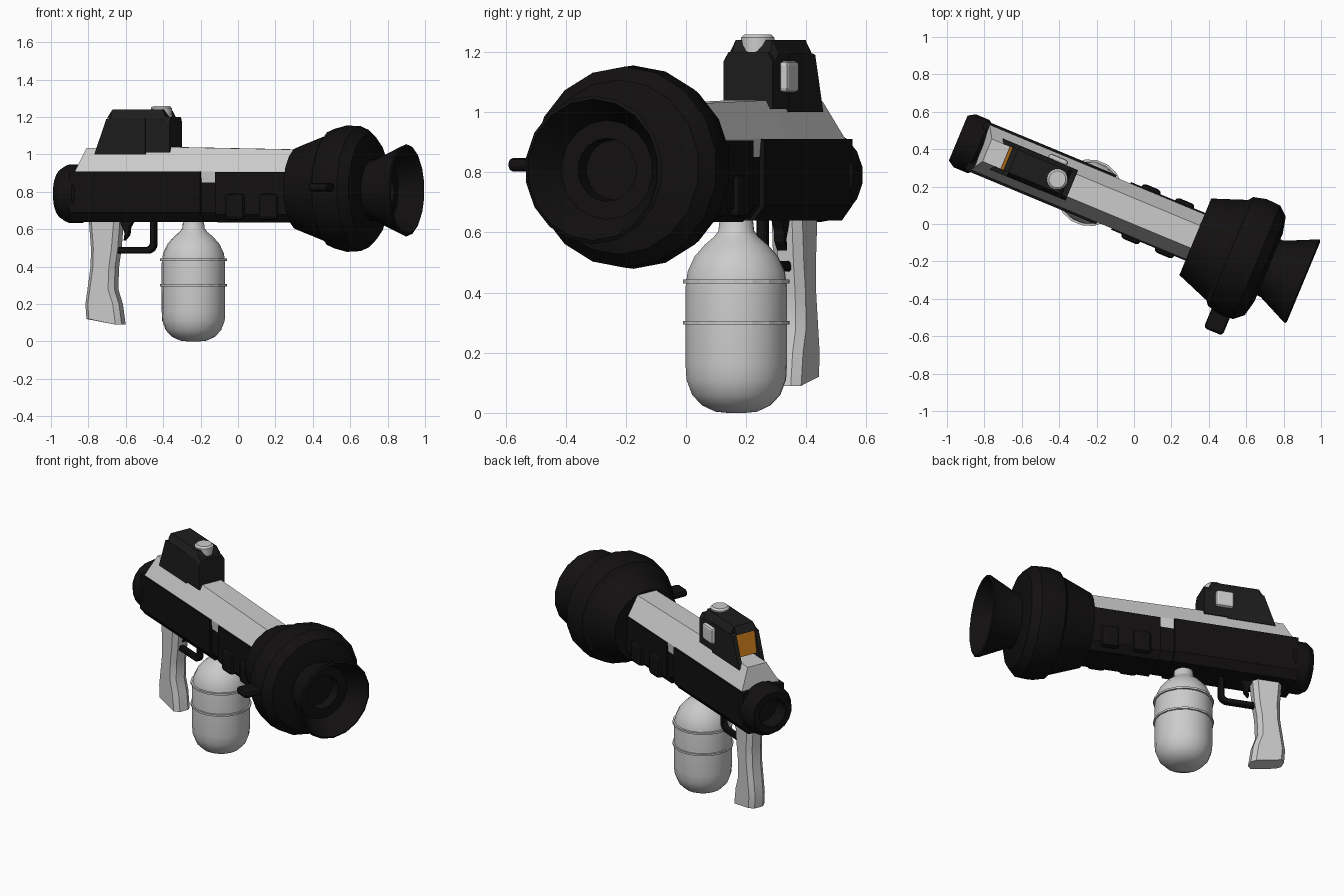
import bpy, bmesh
from math import sin, cos, pi, radians
from mathutils import Matrix

if "Cube" in bpy.data.objects:
    bpy.data.objects.remove(bpy.data.objects["Cube"])

# Parts are built along a local axis (u forward, v left, z up), then turned to the final heading
M = Matrix.Translation((0, 0.068, 0)) @ Matrix.Rotation(radians(-22.6), 4, 'Z')


def material(name, col):
    m = bpy.data.materials.new(name)
    m.diffuse_color = (*col, 1)
    m.use_nodes = True
    m.node_tree.nodes["Principled BSDF"].inputs["Base Color"].default_value = m.diffuse_color
    return m


BLACK = material("black", (0.006, 0.005, 0.005))
DARK = material("dark_grey", (0.012, 0.012, 0.012))
ORANGE = material("orange", (0.6, 0.2, 0.01))


def finish(name, bm, mat=None, bevel=0, segs=1, smooth=None):
    bmesh.ops.remove_doubles(bm, verts=bm.verts, dist=1e-5)
    bmesh.ops.recalc_face_normals(bm, faces=bm.faces)
    me = bpy.data.meshes.new(name)
    bm.to_mesh(me)
    bm.free()
    me.transform(M)
    ob = bpy.data.objects.new(name, me)
    bpy.context.collection.objects.link(ob)
    if mat:
        me.materials.append(mat)
    if bevel:
        b = ob.modifiers.new("bevel", 'BEVEL')
        b.width, b.segments, b.limit_method = bevel, segs, 'ANGLE'
    if smooth:
        bpy.ops.object.select_all(action='DESELECT')
        ob.select_set(True)
        bpy.context.view_layer.objects.active = ob
        bpy.ops.object.shade_smooth_by_angle(angle=radians(smooth))
    return ob


def loft(name, rings, **kw):
    """Skin a list of equal-length point rings and cap both ends."""
    bm = bmesh.new()
    rs = [[bm.verts.new(p) for p in r] for r in rings]
    n = len(rs[0])
    for a, b in zip(rs, rs[1:]):
        for i in range(n):
            bm.faces.new((a[i], a[(i + 1) % n], b[(i + 1) % n], b[i]))
    bm.faces.new(rs[0])
    bm.faces.new(rs[-1])
    return finish(name, bm, **kw)


def lathe_u(name, prof, zc, n=18, **kw):
    ang = [2 * pi * (i + .5) / n for i in range(n)]
    return loft(name, [[(u, r * cos(a), zc + r * sin(a)) for a in ang] for u, r in prof], **kw)


def lathe_z(name, prof, u, v, n=18, **kw):
    ang = [2 * pi * i / n for i in range(n)]
    return loft(name, [[(u + r * cos(a), v + r * sin(a), z) for a in ang] for z, r in prof], **kw)


def plate(name, prof, v0, v1, **kw):
    return loft(name, [[(u, v, z) for u, z in prof] for v in (v0, v1)], **kw)


def box(name, u, v, z, **kw):
    return plate(name, [(u[0], z[0]), (u[1], z[0]), (u[1], z[1]), (u[0], z[1])], *v, **kw)


def section(u, half):
    """Mirrored cross-section from (half width, z) pairs listed bottom to top."""
    return [(u, w, z) for w, z in half] + [(u, -w, z) for w, z in reversed(half)]


# Launcher tube: grey upper shell, black receiver, fore-end
loft("upper_shell", [
    [(u0 if z < .95 else u1, v, z) for _, v, z in section(0, [(.125, .85), (.13, .91), (.065, zt)])]
    for u0, u1, zt in ((-.89, -.85, 1.035), (-.4, -.4, 1.04), (.42, .42, 1.025))])
rec = [(.105, .64), (.143, .69), (.143, .91)]
loft("receiver", [section(-.92, rec), section(-.16, rec)], mat=BLACK)
fore = [(.09, .645), (.125, .69), (.125, .87)]
loft("fore_end", [section(-.16, fore), section(.42, fore)], mat=BLACK)
pan = [(.1, .635), (.138, .68), (.138, .905)]
loft("fore_panel", [section(-.075, pan), section(.4, pan)], mat=BLACK)
for s, side in ((1, "left"), (-1, "right")):
    for i, u in enumerate((.04, .235)):
        box(f"fore_rib_{side}_{i + 1}", (u - .055, u + .055), (s * .11, s * .158), (.65, .79),
            mat=BLACK, bevel=.02, segs=2)

# Rear cap with bore
lathe_u("rear_cap", [(-.88, 0), (-.88, .14), (-.9, .156), (-.98, .156), (-1.018, .132),
                     (-1.018, .09), (-.93, .085), (-.93, 0)], .79, mat=BLACK, smooth=25)

# Muzzle bulb and flared horn
lathe_u("muzzle_bulb", [(.355, 0), (.355, .225), (.54, .295), (.56, .32), (.63, .338), (.71, .334),
                        (.76, .29), (.78, .2), (.78, 0)], .817, mat=BLACK, smooth=25)
lathe_u("muzzle_horn", [(.75, 0), (.75, .165), (.80, .165), (.975, .247), (.982, .235), (.86, .165),
                        (.86, .105), (.8, .1), (.8, 0)], .808, mat=BLACK, smooth=25)
box("bulb_side_nub", (.583, .692), (-.432, -.3), (.802, .848), mat=BLACK, bevel=.018, segs=2)

# Sight: core block, side plates that form the rear hood, lens, knob, button
top = [(.088, 1.01), (.088, 1.195), (.065, 1.24)]
low = [(.088, 1.01), (.088, 1.17), (.07, 1.2)]
core = loft("sight_body", [section(-.70, top), section(-.41, top), section(-.39, low), section(-.36, low)],
            mat=DARK)
for s, side in ((1, "left"), (-1, "right")):
    plate(f"sight_hood_{side}", [(-.795, 1.0), (-.725, 1.19), (-.7, 1.195), (-.5, 1.195), (-.5, 1.0)],
          s * .064, s * .09, mat=DARK)
plate("sight_hood_top", [(-.73, 1.195), (-.7, 1.24), (-.66, 1.24), (-.66, 1.195)], -.066, .066, mat=DARK)
box("sight_base", (-.44, -.37), (-.075, .075), (.99, 1.03), mat=DARK)
plate("sight_lens", [(-.745, 1.055), (-.72, 1.195), (-.69, 1.195), (-.69, 1.055)], -.064, .064, mat=ORANGE)
lathe_z("sight_knob", [(1.2, .056), (1.248, .056), (1.258, .045)], -.444, 0, smooth=30)
box("sight_button", (-.535, -.425), (.08, .115), (1.065, 1.17), bevel=.015, segs=2)

# Gas bottle with two bands
lathe_z("bottle", [(0, .03), (.004, .07), (.025, .115), (.06, .148), (.11, .167), (.16, .17), (.42, .17),
                   (.47, .163), (.52, .14), (.56, .105), (.585, .075), (.605, .06), (.66, .054)],
        -.258, 0, smooth=40)
for i, z in enumerate((.3, .437)):
    lathe_z(f"bottle_band_{i + 1}", [(z - .006, .16), (z - .006, .179), (z + .006, .179), (z + .006, .16)],
            -.258, 0)

# Pistol grip: rounded sections (rear u, front u, rear z, front z)
rings = []
for r, f, zr, zf in ((-.866, -.662, .12, .09), (-.872, -.678, .2, .2), (-.86, -.705, .28, .28),
                     (-.842, -.70, .4, .4), (-.84, -.685, .5, .5), (-.852, -.672, .65, .65)):
    c = .025
    ring = []
    for s in (1, -1):
        pts = [(r, s * .028, zr), (r + c, s * .055, zr), (f - c, s * .055, zf), (f, s * .028, zf)]
        ring += pts if s > 0 else pts[::-1]
    rings.append(ring)
loft("pistol_grip", rings, smooth=35)

# Trigger and trigger guard
plate("trigger", [(-.68, .65), (-.6, .65), (-.625, .61), (-.63, .57), (-.655, .54), (-.65, .58)],
      -.018, .018, mat=BLACK)
plate("trigger_guard", [(-.7, .47), (-.51, .47), (-.485, .485), (-.47, .51), (-.47, .65), (-.505, .65),
                        (-.505, .52), (-.52, .505), (-.7, .505)], -.018, .018, mat=BLACK, bevel=.006)
